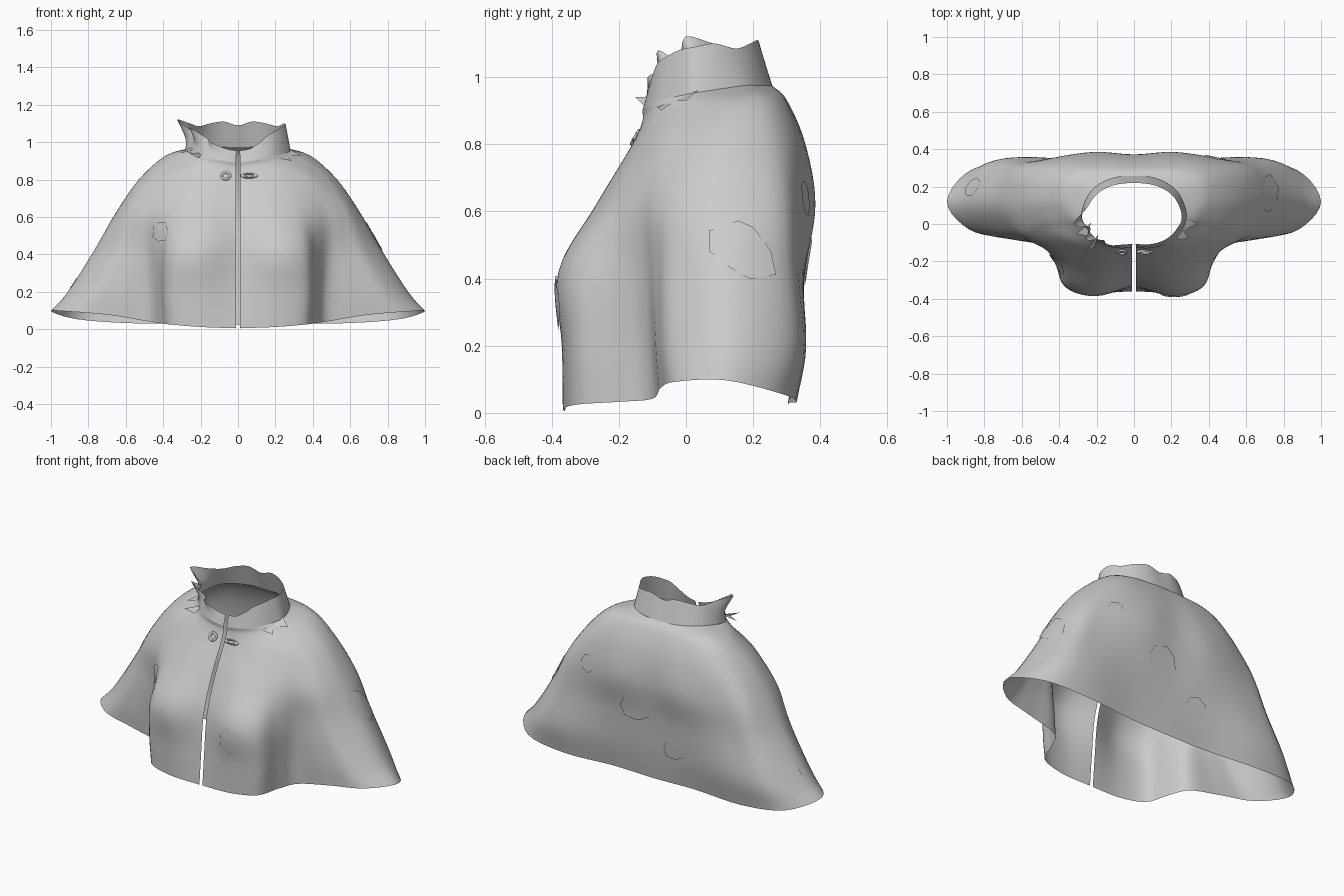
import bpy, math, random
from mathutils import Vector
from mathutils.bvhtree import BVHTree

if "Cube" in bpy.data.objects:
    bpy.data.objects.remove(bpy.data.objects["Cube"])

random.seed(4)
cloth = bpy.data.materials.new("grey_cloth")
cloth.diffuse_color = (0.6, 0.6, 0.6, 1)
cloth.use_nodes = True
cloth.node_tree.nodes["Principled BSDF"].inputs["Base Color"].default_value = cloth.diffuse_color


def add_mesh(name, verts, faces):
    me = bpy.data.meshes.new(name)
    me.from_pydata(verts, [], faces)
    me.materials.append(cloth)
    ob = bpy.data.objects.new(name, me)
    bpy.context.collection.objects.link(ob)
    for p in me.polygons:
        p.use_smooth = True
    return ob


def spline(pts, n):
    """Smooth curve through all points, n steps per span."""
    ext = [2 * pts[0] - pts[1]] + pts + [2 * pts[-1] - pts[-2]]
    out = []
    for a, b, c, d in zip(ext, ext[1:], ext[2:], ext[3:]):
        for k in range(n):
            t = k / n
            out.append(0.5 * (2 * b + (c - a) * t + (2 * a - 5 * b + 4 * c - d) * t * t
                              + (3 * b - a - 3 * c + d) * t ** 3))
    return out + [pts[-1]]


def mirrored(half):
    """Half ring from front slit to centre back, continued round the other side."""
    return half + [Vector((-p.x, p.y, p.z)) for p in reversed(half[:-1])]


def loft(rows, nu, nv):
    rows = [spline(r, nu) for r in rows]
    cols = [spline(list(c), nv) for c in zip(*rows)]
    nc, nr = len(cols), len(cols[0])
    verts = [cols[i][j] for j in range(nr) for i in range(nc)]
    faces = [(j * nc + i, j * nc + i + 1, (j + 1) * nc + i + 1, (j + 1) * nc + i)
             for j in range(nr - 1) for i in range(nc - 1)]
    return verts, faces


# Half outlines (x, y), front slit to centre back, from the hem upward
hem = [(.01, -.36), (.2, -.365), (.36, -.325), (.415, -.2), (.48, -.10), (.68, -.075),
       (.88, -.03), (1, .12), (.87, .29), (.6, .33), (.28, .305), (0, .305)]
hem_z = [.005, .012, .025, .033, .042, .075, .093, .097, .055, .033, .03, .025]
skirt = [(.01, -.343), (.2, -.37), (.37, -.33), (.42, -.2), (.48, -.11), (.64, -.085),
         (.80, -.04), (.91, .12), (.80, .31), (.6, .358), (.27, .335), (0, .33)]
waist = [(.01, -.318), (.2, -.38), (.355, -.335), (.42, -.21), (.48, -.125), (.57, -.09),
         (.68, -.04), (.77, .12), (.69, .30), (.52, .342), (.25, .355), (0, .348)]
chest = [(.01, -.245), (.17, -.268), (.30, -.24), (.395, -.185), (.47, -.13), (.545, -.085),
         (.61, -.02), (.655, .12), (.61, .285), (.46, .345), (.22, .385), (0, .372)]
shoulder = [(.01, -.15), (.12, -.16), (.23, -.15), (.32, -.12), (.40, -.08), (.455, -.03),
            (.50, .03), (.53, .13), (.49, .26), (.37, .33), (.18, .355), (0, .35)]
yoke = [(.01, -.125), (.08, -.13), (.15, -.12), (.21, -.1), (.265, -.065), (.315, -.02),
        (.365, .04), (.395, .13), (.365, .23), (.27, .285), (.13, .30), (0, .30)]
neck = [(.01, -.125), (.07, -.13), (.13, -.12), (.18, -.1), (.22, -.07), (.255, -.025),
        (.28, .03), (.27, .1), (.23, .175), (.165, .225), (.085, .252), (0, .257)]
collar_z = [.955, .965, 1.0, 1.04, 1.06, 1.08, 1.09, 1.10, 1.085, 1.10, 1.11, 1.09]


def ring(xy, z0, z1):
    """Outline whose height climbs from z0 at the front to z1 at the back."""
    return [Vector((x, y, z0 + (z1 - z0) * min(1, i / 8))) for i, (x, y) in enumerate(xy)]


# Cape body
base = mirrored(ring(neck, .89, .975))
rows = [mirrored([Vector((x, y, z)) for (x, y), z in zip(hem, hem_z)]),
        mirrored(ring(skirt, .2, .2)), mirrored(ring(waist, .42, .42)),
        mirrored(ring(chest, .62, .62)), mirrored(ring(shoulder, .8, .8)),
        mirrored(ring(yoke, .86, .93)), base]
verts, faces = loft(rows, 5, 6)
add_mesh("cape_body", verts, faces)
tree = BVHTree.FromPolygons(verts, faces)

# Standing collar, its left side crumpled outward and notched
top = mirrored([Vector((x * .91, y * .85, z))
                for (x, y), z in zip(neck, collar_z)])
mid = [a.lerp(b, .5) for a, b in zip(base, top)]
for i, (out, up) in {15: (.01, .0), 16: (.07, .03), 17: (.0, -.03), 18: (.06, .02),
                     19: (.0, -.02), 20: (.03, .0)}.items():
    top[i] += Vector((-out, -out * .4, up))
    mid[i] += Vector((-out * .2, 0, 0))
verts, faces = loft([base, mid, top], 4, 3)
add_mesh("collar", verts, faces)

# Torn cloth folds beside the neck
for i, (root, tip) in enumerate([
        ((-.24, -.03, .97), (-.31, -.05, .94)), ((-.2, -.09, .93), (-.26, -.15, .94)),
        ((.24, -.05, .925), (.29, -.075, .90)), ((.27, .0, .945), (.34, .0, .93))]):
    r, t = Vector(root), Vector(tip)
    side = Vector((.01, .035, .015))
    add_mesh("torn_fold_%d" % i, [r - side, t, r + side], [(0, 1, 2)])


# Sewn patches draped on the cloth
def patch(name, outline, place, direction):
    n = len(outline)
    c = sum((Vector(p) for p in outline), Vector((0, 0))) / n
    flat = [c] + [c.lerp(Vector(p), s) for s in (.34, .67, 1) for p in outline]
    d = Vector(direction)
    out = []
    for p in flat:
        hit, normal = tree.ray_cast(Vector(place(p)) - 2 * d, d)[:2]
        if hit is None:
            return
        out.append(hit + normal * (.006 if normal.dot(d) < 0 else -.006))
    fs = [(0, 1 + k, 1 + (k + 1) % n) for k in range(n)]
    for r in range(2):
        a = 1 + r * n
        fs += [(a + k, a + n + k, a + n + (k + 1) % n, a + (k + 1) % n) for k in range(n)]
    normal = (out[fs[0][1]] - out[0]).cross(out[fs[0][2]] - out[0])
    if normal.dot(d) > 0:
        fs = [f[::-1] for f in fs]
    add_mesh(name, out, fs)


def blob(cx, cz, rx, rz, n=7):
    return [(cx + rx * random.uniform(.85, 1.1) * math.cos(math.tau * k / n),
             cz + rz * random.uniform(.85, 1.1) * math.sin(math.tau * k / n)) for k in range(n)]


patch("right_side_patch", [(.07, .54), (.155, .57), (.2, .55), (.25, .48), (.265, .41),
                           (.19, .395), (.13, .43), (.07, .48)],
      lambda p: (0, p.x, p.y), (-1, 0, 0))
patch("left_side_patch", blob(.2, .24, .05, .06), lambda p: (0, p.x, p.y), (1, 0, 0))
for name, args in {"left_chest_patch": (-.41, .52, .045, .06),
                   "right_front_patch": (.22, .33, .08, .08)}.items():
    patch(name, blob(*args), lambda p: (p.x, 0, p.y), (0, 1, 0))
for name, args in {"upper_back_patch": (.42, .64, .05, .06),
                   "middle_back_patch": (.1, .45, .1, .08),
                   "lower_back_patch": (-.15, .25, .07, .06)}.items():
    patch(name, blob(*args), lambda p: (p.x, 0, p.y), (0, -1, 0))

# Clasp: round button and long loop
for name, x, sx, sz in (("clasp_button", -.065, 1, 1), ("clasp_loop", .06, 1.7, .55)):
    bpy.ops.mesh.primitive_torus_add(major_segments=20, minor_segments=8, major_radius=.021,
                                     minor_radius=.007, location=(x, -.15, .82),
                                     rotation=(math.radians(60), 0, 0))
    ob = bpy.context.object
    ob.name = name
    ob.scale = (sx, sz, 1)
    ob.data.materials.append(cloth)
    bpy.ops.object.shade_smooth()
